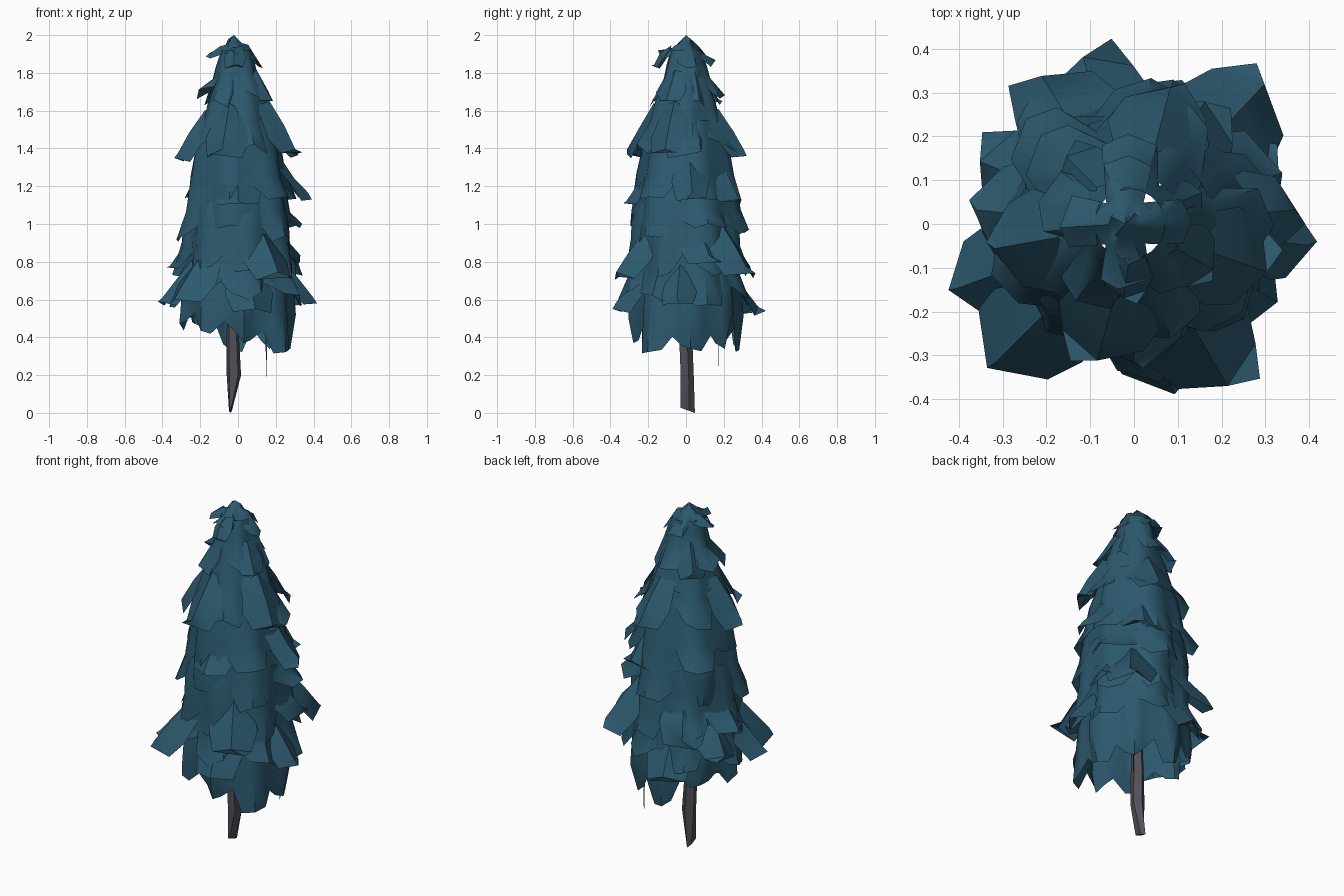
import bpy, bmesh, math, random
from mathutils import Vector

random.seed(5)
if "Cube" in bpy.data.objects:
    bpy.data.objects.remove(bpy.data.objects["Cube"])


def flat_colour(name, rgb):
    mat = bpy.data.materials.new(name)
    mat.use_nodes = True
    mat.diffuse_color = (*rgb, 1)
    bsdf = mat.node_tree.nodes["Principled BSDF"]
    bsdf.inputs["Base Color"].default_value = (*rgb, 1)
    bsdf.inputs["Roughness"].default_value = 0.9
    return mat


needles = flat_colour("blue green needles", (0.025, 0.098, 0.155))
bark = flat_colour("grey bark", (0.085, 0.08, 0.095))


def finish(name, bm, mat, angle=45):
    mesh = bpy.data.meshes.new(name)
    bm.normal_update()
    bm.to_mesh(mesh)
    bm.free()
    obj = bpy.data.objects.new(name, mesh)
    bpy.context.collection.objects.link(obj)
    mesh.materials.append(mat)
    bpy.ops.object.select_all(action="DESELECT")
    obj.select_set(True)
    bpy.context.view_layer.objects.active = obj
    bpy.ops.object.shade_smooth_by_angle(angle=math.radians(angle))
    return obj


def jitter(amount):
    return random.uniform(-amount, amount)


def polar(r, a, z, cx=0):
    return Vector((cx + r * math.cos(a), r * math.sin(a), z))


def bridge(bm, upper, lower, closed):
    n = len(upper)
    for i in range(n if closed else n - 1):
        j = (i + 1) % n
        bm.faces.new((upper[i], lower[i], lower[j], upper[j]))


def skirt(name, z0, r0, z1, r1, z2, r2, leaves, cx=0, tilt=0):
    """Ragged ring of drooping leaves: a notch, then a corner, a tip and a corner."""
    bm = bmesh.new()
    n = leaves * 4
    phase = random.uniform(0, math.tau)
    grow = [random.uniform(0.88, 1.12) for _ in range(leaves)]
    drop = [jitter(0.04) for _ in range(leaves)]
    rings = [[], [], [], []]
    for i in range(n):
        leaf, k = divmod(i, 4)
        a = phase + math.tau * (i + jitter(0.25)) / n
        size = (0.9, 1.0, 1.06, 1.0)[k]
        rings[0].append(bm.verts.new(polar(r0, a, z0, cx)))
        zm, rm = (z0 + z1) / 2, (r0 + r1) * 0.52
        rings[1].append(bm.verts.new(polar(rm * size, a, zm + jitter(0.015), cx)))
        rings[2].append(bm.verts.new(polar(r1 * size, a, z1 + jitter(0.02), cx)))
        if k == 0:
            r, z = r1 * 0.92, z2 + (z1 - z2) * 0.65
        else:
            reach = 1.05 if k == 2 else 0.97
            r, z = r2 * grow[leaf] * reach, z2 + drop[leaf] + jitter(0.03)
        p = polar(r, a, z, cx)
        p.z -= tilt * p.x
        rings[3].append(bm.verts.new(p))
    for upper, lower in zip(rings, rings[1:]):
        bridge(bm, upper, lower, True)
    bmesh.ops.remove_doubles(bm, verts=bm.verts, dist=0.0005)
    return finish(name, bm, needles)


def branch(name, degrees, z, r, length, width):
    """Leaf with a raised spine, sloping steeply out of the crown to a ragged tip."""
    bm = bmesh.new()
    a = math.radians(degrees)
    out, side = Vector((math.cos(a), math.sin(a), 0)), Vector((-math.sin(a), math.cos(a), 0))
    rows = []
    # outward fraction, height fraction, width fraction
    for f, h, w in ((0.52, 1.0, 0.6), (0.77, 0.5, 1.0), (0.95, 0.1, 0.8)):
        centre = out * r * f + Vector((0, 0, z + length * h))
        droop = Vector((0, 0, -0.18 * width * w)) - out * 0.2 * width
        rows.append([bm.verts.new(centre + side * s * width * w / 2 + droop * abs(s) + Vector((0, 0, jitter(0.015))))
                     for s in (-1, 0, 1)])
    for upper, lower in zip(rows, rows[1:]):
        bridge(bm, upper, lower, False)
    tip = bm.verts.new(out * r + side * jitter(0.3) * width + Vector((0, 0, z)))
    last = rows[-1]
    bm.faces.new((last[0], tip, last[1]))
    bm.faces.new((last[1], tip, last[2]))
    return finish(name, bm, needles)


# Crown tiers: top, shoulder and tip as height and radius, then leaf count
tiers = [
    (2.0, 0.0, 1.93, 0.07, 1.86, 0.135, 4, -0.02),
    (1.92, 0.08, 1.77, 0.12, 1.66, 0.185, 5, -0.01),
    (1.78, 0.11, 1.53, 0.19, 1.39, 0.275, 5, 0),
    (1.55, 0.18, 1.26, 0.25, 1.13, 0.3, 6, 0),
    (1.3, 0.22, 1.06, 0.275, 0.95, 0.305, 6, 0),
    (1.12, 0.25, 0.9, 0.28, 0.77, 0.335, 7, 0),
    (0.94, 0.26, 0.74, 0.285, 0.6, 0.335, 7, 0),
]
for i, tier in enumerate(tiers):
    skirt(f"crown_tier_{i + 1}", *tier)
skirt("crown_bottom_tier", 0.8, 0.25, 0.52, 0.29, 0.37, 0.28, 8, 0, 0.25)

# Larger flaring branches: direction, tip height, reach, length, width
branches = [
    (200, 0.59, 0.45, 0.25, 0.24), (175, 0.77, 0.38, 0.24, 0.26), (225, 0.6, 0.47, 0.28, 0.28),
    (353, 0.58, 0.42, 0.26, 0.2), (20, 0.8, 0.37, 0.24, 0.24), (5, 1.13, 0.39, 0.24, 0.2),
    (190, 1.35, 0.34, 0.26, 0.24), (340, 1.38, 0.34, 0.26, 0.24), (283, 0.55, 0.4, 0.26, 0.26),
    (300, 0.72, 0.45, 0.26, 0.26), (47, 0.74, 0.46, 0.28, 0.28), (107, 0.54, 0.42, 0.26, 0.26),
    (122, 0.74, 0.42, 0.26, 0.26), (75, 1.36, 0.34, 0.26, 0.24), (255, 1.37, 0.34, 0.26, 0.24),
    (270, 1.11, 0.33, 0.22, 0.26), (158, 0.64, 0.4, 0.24, 0.24), (60, 1.12, 0.34, 0.24, 0.26),
    (135, 1.65, 0.23, 0.16, 0.16), (330, 1.65, 0.22, 0.16, 0.16), (262, 1.84, 0.18, 0.11, 0.12),
]
for i, b in enumerate(branches):
    branch(f"flaring_branch_{i + 1}", *b)

# Thin needle sliver hanging below the crown
bm = bmesh.new()
sliver = [(0.145, 0.172, 0.42), (0.155, 0.176, 0.42), (0.15, 0.174, 0.17)]
bm.faces.new([bm.verts.new(p) for p in sliver])
finish("hanging_sliver", bm, needles)

# Trunk: crooked five sided column, wedge shaped at the foot
bm = bmesh.new()
rings = []
for x, y, z, rx, ry in ((-0.04, 0.005, 0.015, 0.008, 0.042), (-0.022, 0.003, 0.2, 0.04, 0.038),
                        (-0.028, -0.005, 0.4, 0.035, 0.038), (0, 0, 1.6, 0.015, 0.015)):
    ring = []
    for k in range(5):
        a = math.tau * k / 5 + 0.3
        dy = ry * math.sin(a)
        ring.append(bm.verts.new((x + rx * math.cos(a), y + dy, z - (0.36 * dy if z < 0.1 else 0))))
    rings.append(ring)
for lower, upper in zip(rings, rings[1:]):
    bridge(bm, upper, lower, True)
bm.faces.new(rings[0][::-1])
bm.faces.new(rings[-1])
finish("trunk", bm, bark, 30)
